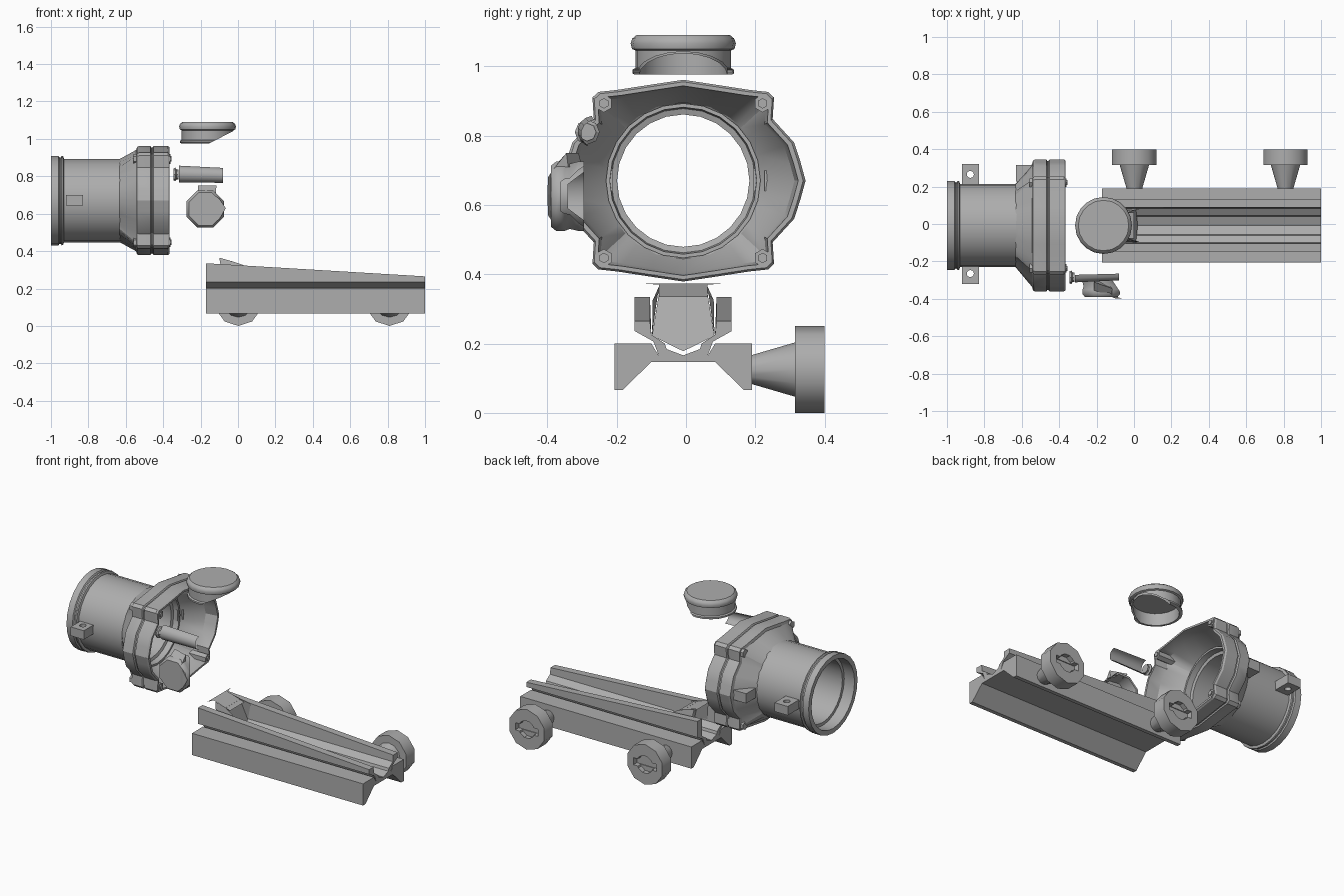
import bpy, bmesh, math
from mathutils import Vector

if "Cube" in bpy.data.objects:
    bpy.data.objects.remove(bpy.data.objects["Cube"])

CY, CZ = -0.008, 0.67          # optical axis
GREY = bpy.data.materials.new("dark_grey")
GREY.diffuse_color = (0.42, 0.42, 0.42, 1)
GREY.use_nodes = True
GREY.node_tree.nodes["Principled BSDF"].inputs["Base Color"].default_value = GREY.diffuse_color


def finish(name, bm, smooth=None):
    bmesh.ops.recalc_face_normals(bm, faces=bm.faces)
    me = bpy.data.meshes.new(name)
    bm.to_mesh(me)
    bm.free()
    me.materials.append(GREY)
    ob = bpy.data.objects.new(name, me)
    bpy.context.collection.objects.link(ob)
    if smooth:
        bpy.ops.object.select_all(action='DESELECT')
        ob.select_set(True)
        bpy.context.view_layer.objects.active = ob
        bpy.ops.object.shade_smooth_by_angle(angle=math.radians(smooth))
    return ob


def loft(rings, caps=True, loop=False, ring_closed=True):
    """Skin equal-length rings of points; loop joins last ring to first."""
    bm = bmesh.new()
    vs = [[bm.verts.new(p) for p in r] for r in rings]
    n = len(vs[0])
    pairs = list(zip(vs, vs[1:])) + ([(vs[-1], vs[0])] if loop else [])
    for a, b in pairs:
        for i in range(n if ring_closed else n - 1):
            j = (i + 1) % n
            bm.faces.new((a[i], a[j], b[j], b[i]))
    if caps and not loop:
        bm.faces.new(vs[0])
        bm.faces.new(vs[-1])
    return bm


def spin(profile, sides, axis, c, loop=False, turn=0.0):
    """Revolve (position, radius) pairs round an axis through c."""
    rings = []
    for a, r in profile:
        ring = []
        for i in range(sides):
            t = turn + 2 * math.pi * i / sides
            u, v = r * math.cos(t), r * math.sin(t)
            ring.append({'x': (a, c[1] + u, c[2] + v),
                         'y': (c[0] + u, a, c[2] + v),
                         'z': (c[0] + u, c[1] + v, a)}[axis])
        rings.append(ring)
    return loft(rings, loop=loop)


def box(name, lo, hi):
    x0, y0, z0 = lo
    x1, y1, z1 = hi
    return finish(name, loft([[(x0, y0, z), (x1, y0, z), (x1, y1, z), (x0, y1, z)] for z in (z0, z1)]))


def cut(ob, cutter):
    cutter.hide_render = True
    cutter.hide_viewport = True
    m = ob.modifiers.new("cut", 'BOOLEAN')
    m.operation, m.solver, m.object = 'DIFFERENCE', 'EXACT', cutter


def slice_off(bm, co, no):
    bmesh.ops.bisect_plane(bm, geom=bm.verts[:] + bm.edges[:] + bm.faces[:],
                           plane_co=co, plane_no=Vector(no), clear_outer=True)


# Main tube with end rim, groove and stepped bore
finish("main_tube", spin([(-1, .21), (-1, .239), (-.96, .239), (-.955, .231), (-.948, .231),
                          (-.943, .239), (-.935, .237), (-.93, .223), (-.545, .223), (-.545, .212),
                          (-.58, .208), (-.585, .191), (-.93, .191), (-.93, .21)],
                         24, 'x', (0, CY, CZ), loop=True), 30)

# Flared housing: round neck lofted to the lobed flange and hollow inside
q = [(.353, 0), (.338, .055), (.32, .11), (.258, .178), (.262, .24), (.245, .256),
     (.19, .262), (.10, .276), (0, .291)]
half = q + [(-y, z) for y, z in q[-2::-1]]
outline = half + [(y, -z) for y, z in half[-2:0:-1]]


def flange(x, s):
    return [(x, CY + y * s, CZ + z * s) for y, z in outline]


def circle(x, r):
    return [(x, CY + y * r / math.hypot(y, z), CZ + z * r / math.hypot(y, z)) for y, z in outline]


finish("flared_housing", loft([circle(-.635, .221), flange(-.545, .93), flange(-.54, .985),
                               flange(-.53, 1), flange(-.468, 1), flange(-.463, .975),
                               flange(-.457, .975), flange(-.452, 1), flange(-.375, 1),
                               flange(-.365, .98), flange(-.365, .94), flange(-.44, .91),
                               circle(-.555, .226), circle(-.565, .212)], loop=True), 25)

# Bolts through the four flange corners
for sy in (-1, 1):
    for sz in (-1, 1):
        c = (0, CY + sy * .229, CZ + sz * .223)
        tag = ("left_" if sy < 0 else "right_") + ("upper" if sz > 0 else "lower")
        finish("bolt_sleeve_" + tag, spin([(-.56, .026), (-.362, .026)], 6, 'x', c, turn=math.pi / 6))
        finish("bolt_head_" + tag, spin([(-.37, .015), (-.355, .015)], 6, 'x', c, turn=math.pi / 6))

# Side lugs with vertical holes, and small inner stops
for s, tag in ((-1, "front"), (1, "back")):
    lo, hi = sorted((s * .20, s * .32))
    lug = box("side_lug_" + tag, (-.92, lo, .645), (-.83, hi, .70))
    cut(lug, finish("lug_hole_" + tag, spin([(.6, .019), (.75, .019)], 12, 'z', (-.875, s * .265, 0))))
    lo, hi = sorted((s * .203, s * .216))
    box("inner_stop_" + tag, (-.57, CY + lo, .637), (-.55, CY + hi, .705))
box("housing_side_block", (-.632, .226, .64), (-.535, .315, .70))

# Floating top cap: hollow cup cut away on a slant
bm = spin([(1.09, .135), (1.08, .147), (1.066, .152), (1.05, .148), (1.046, .138),
           (.995, .138), (.99, .147), (.98, .147), (.976, .14), (.976, .128), (1.05, .128)],
          20, 'z', (-.163, CY, 0))
slice_off(bm, (-.145, 0, .98), (.07, 0, -.135))
finish("top_cap", bm, 35)

# Floating side cap, a broken octagonal cup
bm = spin([(-.39, .095), (-.375, .108), (-.35, .108), (-.335, .102), (-.312, .108),
           (-.295, .108), (-.295, .095), (-.37, .09)],
          8, 'y', (-.175, 0, .625), turn=math.pi / 8)
slice_off(bm, (-.11, -.31, 0), (.135, .09, 0))
finish("side_cap", bm, 50)
finish("side_cap_splinter", loft([[(-.215, -.31, .75), (-.175, -.30, .71), (-.215, -.38, .71)],
                                  [(-.115, -.345, .75), (-.12, -.34, .71), (-.12, -.385, .70)]]))
finish("side_cap_shard", loft([[(-.13, -.385, .70), (-.10, -.385, .63), (-.13, -.385, .55)],
                               [(-.10, -.398, .68), (-.065, -.40, .63), (-.10, -.398, .57)]]))

# Side rod fragment and its end nut
rod = []
for x, r, z, y in ((-.315, .045, .812, -.268), (-.08, .04, .805, -.262)):
    rod.append([(x, y + r * math.cos(t), z + r * math.sin(t))
                for t in [math.radians(95 + 170 * i / 7) for i in range(8)]])
finish("side_rod", loft(rod, caps=False, ring_closed=False), 40)
finish("side_rod_nut", spin([(-.345, .032), (-.335, .036), (-.328, .026), (-.318, .026)],
                            8, 'x', (0, -.285, .81)))


# Rail: clamp base, flared jaws sloping down towards +x, shallow V channel
def rail_section(x, top):
    h = [(.092, .147), (.175, .066), (.199, .066), (.199, .2), (.092, .2), (.07, .164),
         (.086, .206), (.14, .236), (.14, top), (.096, top), (.092, .226), (.053, .2), (.048, .184)]
    pts = h + [(0, .166)] + [(-y, z) for y, z in h[::-1]]
    return [(x, CY + y, z) for y, z in pts]


finish("rail", loft([rail_section(-.17, .335), rail_section(1, .265)]))

# Bent spring plate in the channel
bm = bmesh.new()


def sheet(*pts):
    bm.faces.new([bm.verts.new((x, CY + y, z)) for x, y, z in pts])


sheet((-.125, -.113, .373), (-.125, .113, .373), (-.112, .07, .37), (0, .07, .335),
      (0, -.07, .335), (-.112, -.07, .37))
sheet((-.03, -.07, .345), (-.03, .07, .345), (.01, .09, .222), (.02, 0, .178), (.01, -.09, .222))
for s in (-1, 1):
    sheet((-.03, s * .07, .345), (.03, s * .088, .325), (.01, s * .09, .222),
          (-.08, s * .088, .24), (-.10, s * .07, .365))
finish("spring_plate", bm)

# Two clamp knobs: tapered neck, faceted head with a coin slot
for x, tag in ((0.002, "rear"), (0.81, "front")):
    c = (x, 0, .125)
    finish("knob_neck_" + tag, spin([(.17, .036), (.317, .079)], 12, 'y', c), 40)
    head = finish("knob_head_" + tag, spin([(.315, .125), (.399, .125)], 10, 'y', c, turn=math.pi / 10), 40)
    cut(head, finish("slot_round_" + tag, spin([(.37, .055), (.45, .055)], 10, 'y', c)))
    cut(head, box("slot_bar_" + tag, (x - .078, .365, .103), (x + .078, .45, .147)))
